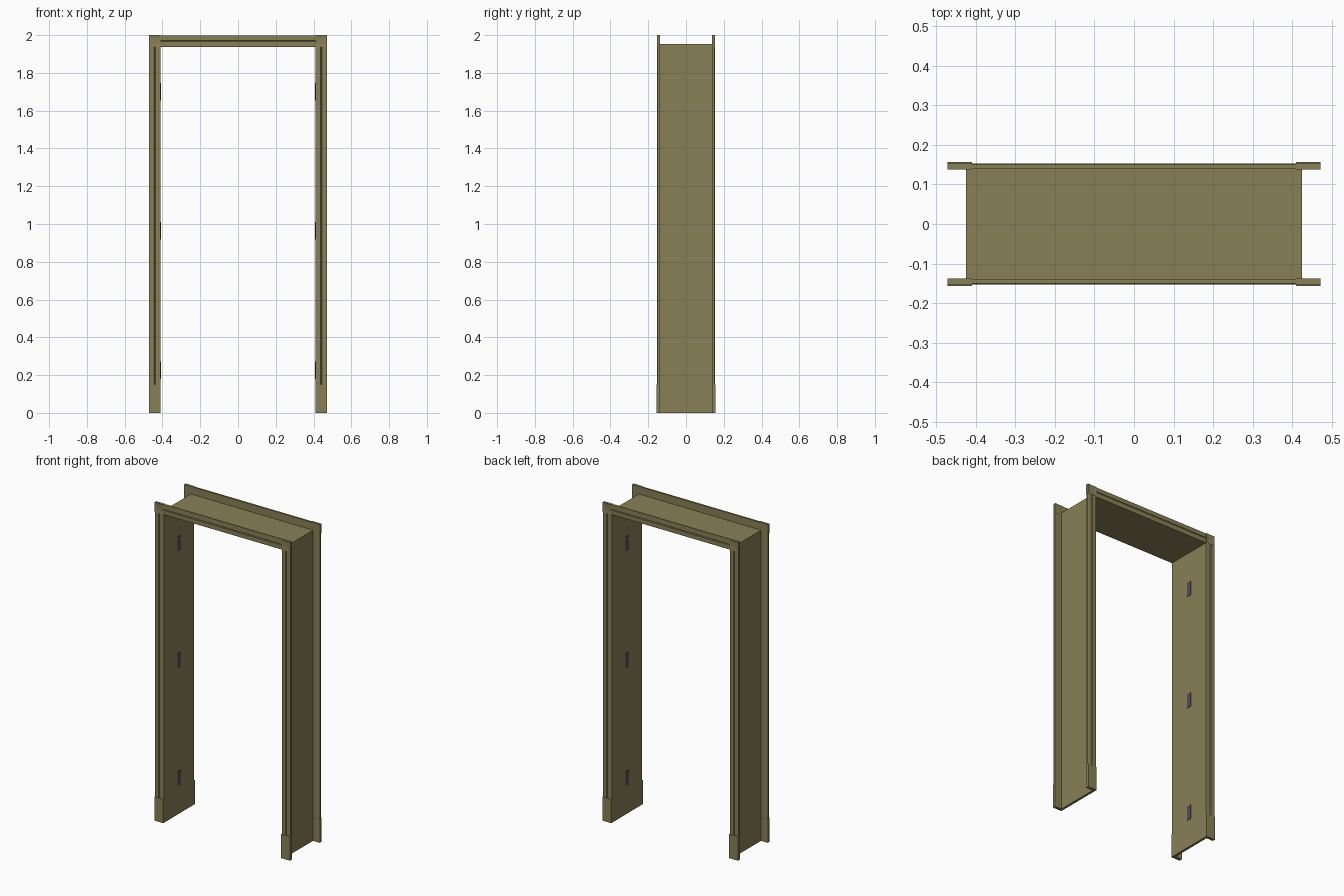
import bpy, bmesh

if "Cube" in bpy.data.objects:
    bpy.data.objects.remove(bpy.data.objects["Cube"])

def material(name, rgb):
    m = bpy.data.materials.new(name)
    m.diffuse_color = (*rgb, 1)
    m.use_nodes = True
    m.node_tree.nodes["Principled BSDF"].inputs["Base Color"].default_value = m.diffuse_color
    return m

WOOD = material("olive_wood", (0.25, 0.215, 0.095))
METAL = material("dark_metal", (0.08, 0.076, 0.098))

def make(name, bm, mat):
    bmesh.ops.recalc_face_normals(bm, faces=bm.faces)
    me = bpy.data.meshes.new(name)
    bm.to_mesh(me)
    bm.free()
    me.materials.append(mat)
    ob = bpy.data.objects.new(name, me)
    bpy.context.collection.objects.link(ob)
    return ob

def box_bm(x0, x1, y0, y1, z0, z1):
    bm = bmesh.new()
    bmesh.ops.create_cube(bm, size=1)
    for v in bm.verts:
        v.co = ((x0 + x1) / 2 + v.co.x * (x1 - x0),
                (y0 + y1) / 2 + v.co.y * (y1 - y0),
                (z0 + z1) / 2 + v.co.z * (z1 - z0))
    return bm

def box(name, mat, *b):
    return make(name, box_bm(*b), mat)

def extrude(name, start, end, mat):
    """Prism between two matching closed outlines."""
    bm = bmesh.new()
    a = [bm.verts.new(p) for p in start]
    b = [bm.verts.new(p) for p in end]
    bm.faces.new(a)
    bm.faces.new(b)
    n = len(a)
    for i in range(n):
        bm.faces.new((a[i], a[(i + 1) % n], b[(i + 1) % n], b[i]))
    return make(name, bm, mat)

IN, OUT, HEAD, TOP = 0.41, 0.472, 1.937, 2.0
# casing section: (offset from the opening, depth), with a shallow centre groove
SECTION = [(0, .139), (0, .151), (.003, .153), (.028, .153), (.031, .150),
           (.034, .153), (.059, .153), (.062, .151), (.062, .139)]

# head lining
box("head_lining", WOOD, -IN, IN, -.14, .14, HEAD, 1.952)

for sx, side in ((-1, "left"), (1, "right")):
    # side lining
    x0, x1 = sorted((sx * IN, sx * .425))
    box(side + "_jamb", WOOD, x0, x1, -.14, .14, 0, 1.952)
    # hinge plates on the inner face
    h0, h1 = sorted((sx * (IN - .002), sx * (IN + .002)))
    for i, z in enumerate((.225, .965, 1.70)):
        box(f"{side}_hinge_plate_{i + 1}", METAL, h0, h1, -.016, .016, z - .046, z + .046)

for sy, face in ((-1, "front"), (1, "back")):
    # head casing
    extrude(face + "_head_casing",
            [(-IN, sy * d, HEAD + u) for u, d in SECTION],
            [(IN, sy * d, HEAD + u) for u, d in SECTION], WOOD)
    for sx, side in ((-1, "left"), (1, "right")):
        tag = f"{face}_{side}"
        # side casing
        extrude(tag + "_casing",
                [(sx * (IN + u), sy * d, .15) for u, d in SECTION],
                [(sx * (IN + u), sy * d, HEAD) for u, d in SECTION], WOOD)
        # plinth block
        x0, x1 = sorted((sx * IN, sx * OUT))
        y0, y1 = sorted((sy * .138, sy * .157))
        box(tag + "_plinth", WOOD, x0, x1, y0, y1, 0, .15)
        # corner block with a sunken centre square
        y0, y1 = sorted((sy * .138, sy * .154))
        bm = box_bm(x0, x1, y0, y1, HEAD, TOP)
        bm.normal_update()
        outer = [f for f in bm.faces if f.normal.y * sy > .9]
        bmesh.ops.inset_region(bm, faces=outer, thickness=.022, depth=-.002)
        make(tag + "_corner_block", bm, WOOD)
